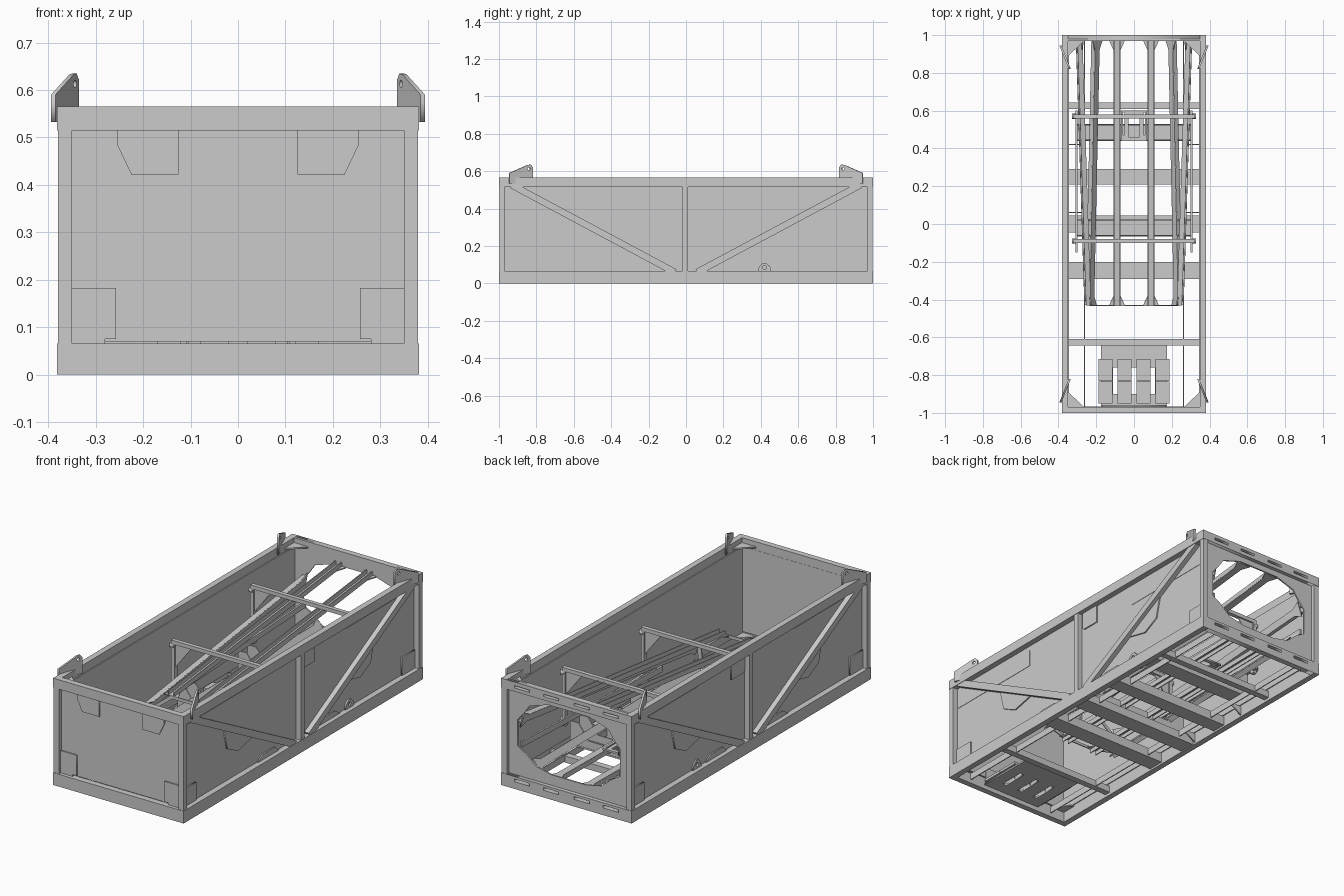
import bpy, math
from mathutils import Vector, Matrix

if "Cube" in bpy.data.objects:
    bpy.data.objects.remove(bpy.data.objects["Cube"])

S = (-1, 1)


def add(name, mesh):
    ob = bpy.data.objects.new(name, mesh)
    bpy.context.scene.collection.objects.link(ob)
    return ob


def box(name, x0, x1, y0, y1, z0, z1):
    v = [(x, y, z) for x in (x0, x1) for y in (y0, y1) for z in (z0, z1)]
    f = [(0, 1, 3, 2), (4, 6, 7, 5), (0, 4, 5, 1), (2, 3, 7, 6), (0, 2, 6, 4), (1, 5, 7, 3)]
    if (x1 - x0) * (y1 - y0) * (z1 - z0) < 0:
        f = [q[::-1] for q in f]
    m = bpy.data.meshes.new(name)
    m.from_pydata(v, [], f)
    return add(name, m)


def bar(name, a, b, w, h, up=(0, 0, 1)):
    """Box of width w and height h running from a to b."""
    a, b = Vector(a), Vector(b)
    d = (b - a).normalized()
    side = d.cross(Vector(up)).normalized()
    n = side.cross(d)
    ob = box(name, -w / 2, w / 2, 0, (b - a).length, -h / 2, h / 2)
    mat = Matrix((side, d, n)).transposed().to_4x4()
    mat.translation = a
    ob.data.transform(mat)
    return ob


def sheet(name, loops, t, o, u, v):
    """Flat plate with holes: 2D loops in axes u, v, thickness t, centred on o."""
    cu = bpy.data.curves.new(name, 'CURVE')
    cu.dimensions, cu.fill_mode, cu.extrude = '2D', 'BOTH', t / 2
    for lp in loops:
        sp = cu.splines.new('POLY')
        sp.points.add(len(lp) - 1)
        for p, q in zip(sp.points, lp):
            p.co = (q[0], q[1], 0, 1)
        sp.use_cyclic_u = True
    tmp = add(name + "_curve", cu)
    dg = bpy.context.evaluated_depsgraph_get()
    dg.update()
    m = bpy.data.meshes.new_from_object(tmp.evaluated_get(dg))
    bpy.data.objects.remove(tmp)
    u, v = Vector(u).normalized(), Vector(v).normalized()
    mat = Matrix((u, v, u.cross(v))).transposed().to_4x4()
    mat.translation = o
    m.transform(mat)
    return add(name, m)


def rect(a, b, c, d):
    return [(a, c), (b, c), (b, d), (a, d)]


def circle(cx, cy, r, n=16):
    return [(cx + r * math.cos(i * math.tau / n), cy + r * math.sin(i * math.tau / n)) for i in range(n)]


X, Y, Z = (1, 0, 0), (0, 1, 0), (0, 0, 1)

# --- outer frame ---
for s in S:
    box("side_bottom_rail", s * .35, s * .382, -1, 1, 0, .065)
    box("side_top_rail", s * .35, s * .382, -1, 1, .515, .565)
    box("centre_post", s * .352, s * .38, -.018, .012, .065, .515)
    for t in S:
        box("corner_post", s * .35, s * .38, t * .97, t * .998, .065, .515)
        bar("side_diagonal", (s * .366, t * .93, .525), (s * .366, t * .06, .06), .026, .036)
box("front_bottom_rail", -.35, .35, -1, -.968, 0, .065)
box("front_top_rail", -.35, .35, -1, -.968, .515, .565)
slots_top = [rect(c - .045, c + .045, .534, .546) for c in (-.26, -.09, .09, .26)]
slots_low = [rect(c - .045, c + .045, .038, .052) for c in (-.26, -.09, .09, .26)]
sheet("back_top_rail", [rect(-.35, .35, .515, .565)] + slots_top, .02, (0, .99, 0), X, Z)
box("back_top_rail_core", -.35, .35, .968, .98, .515, .565)
sheet("back_bottom_rail", [rect(-.35, .35, 0, .065)] + slots_low, .03, (0, .985, 0), X, Z)

# --- wall panels, back wall with a faceted opening ---
box("front_panel", -.35, .35, -.975, -.967, .07, .52)
half = [(.1, .12), (.19, .14), (.25, .19), (.3, .22), (.3, .36), (.265, .4), (.23, .45), (.12, .485)]
opening = half + [(-x, z) for x, z in reversed(half)]
sheet("back_panel", [rect(-.35, .35, .06, .52), opening], .008, (0, .975, 0), X, Z)
for s in S:
    box("side_panel", s * .345, s * .351, -.97, .97, .065, .52)
    for t in S:
        box("upper_panel_lining", s * .351, s * .353, t * .4, t * .965, .40, .49)
        patch = [(.63, .36), (.6, .235), (.51, .19), (.38, .22), (.34, .21), (.6, .36)]
        low = [(.17, .065), (.20, .093), (.30, .093), (.345, .065)]
        for nm, pts in (("side_patch", patch), ("low_gusset", low),
                        ("corner_patch", rect(.86, .97, .065, .16))):
            sheet(nm, [[(t * a, b) for a, b in pts]], .008, (s * .354, 0, 0), Y, Z)
    sheet("post_patch", [[(.02, .43), (.03, .42), (.13, .42), (.13, .515), (.02, .515)]],
          .008, (s * .354, 0, 0), Y, Z)
    sheet("tie_down_eye", [[(.385, .065), (.39, .09), (.41, .108), (.43, .108), (.45, .09), (.455, .065)],
                           circle(.42, .085, .01)], .008, (s * .356, 0, 0), Y, Z)
    # front patches
    up = [(.125, .515), (.255, .515), (.255, .485), (.225, .422), (.125, .422)]
    lowp = [(.257, .075), (.257, .183), (.35, .183), (.35, .065), (.28, .065), (.28, .075)]
    for nm, pts in (("front_upper_patch", up), ("front_lower_patch", lowp)):
        sheet(nm, [[(s * a, b) for a, b in pts]], .008, (0, -.978, 0), X, Z)

# --- lifting lugs and corner gussets ---
for s in S:
    for t in S:
        u = (s * -.05, t * -.125, 0)
        sheet("lifting_lug", [[(0, .533), (0, .59), (.105, .633), (.122, .635), (.134, .622), (.134, .535)],
                              circle(.112, .613, .008)], .01, (s * .39, t * .945, 0), u, Z)
        tri = [(s * .352, t * .97), (s * .265, t * .97), (s * .352, t * .885)]
        sheet("corner_gusset", [tri], .008, (0, 0, .535), X, Y)
        sheet("floor_gusset", [tri], .008, (0, 0, .06), X, Y)

# --- floor beams ---
for y0, y1, z0, z1 in ((-.29, -.2, .01, .06), (-.045, .045, .005, .05), (.21, .29, .01, .06)):
    box("floor_beam", -.35, .35, y0, y1, z0, z1)
for y in (-.625, .625):
    box("thin_floor_beam", -.35, .35, y - .017, y + .017, .015, .05)
for s in S:
    box("floor_stringer", s * .26, s * .265, -.97, .97, .02, .055)
    for y in (.06, .42):
        sheet("stringer_gusset", [[(s * .35, .01), (s * .35, .06), (s * .27, .06)]],
              .006, (0, y, 0), X, Z)

# --- slotted tray near the front, with four pads ---
tray = [rect(-.175, .175, -.965, -.64)] + [rect(c - .012, c + .012, -.9, -.76) for c in (-.1, 0, .1)]
sheet("front_tray", tray, .008, (0, 0, .025), X, Y)
for c in (-.15, -.05, .05, .15):
    for y0, y1 in ((-.95, -.835), (-.83, -.715)):
        box("tray_pad", c - .037, c + .037, y0, y1, .029, .043)
sheet("tray_upright", [rect(-.17, .17, .03, .12)] +
      [rect(c - .02, c + .02, .06, .085) for c in (-.1, 0, .1)], .006, (0, -.962, 0), X, Z)

# --- flared slat cage that guides a load in from the back opening ---
slats = [((.09, .485), (.09, .33)), ((.28, .36), (.235, .22)),
         ((.195, .14), (.225, .12)), ((.09, .105), (.09, .085))]
for s in S:
    for (bx, bz), (fx, fz) in slats:
        a, b = Vector((s * bx, .97, bz)), Vector((s * fx, -.43, fz))
        up = Vector((s * bx, 0, bz - .29)).normalized()
        if bx < .1:
            up = Vector((0, 0, 1 if bz > .29 else -1))
        bar("guide_slat", a, b, .038, .006, up)
        side = (b - a).normalized().cross(up).normalized()
        for k in S:
            off = side * .017 * k + up * .012
            bar("slat_flange", a + off, b + off, .005, .024, up)
        # flared end plates
        for p, q in ((a, b), (b, a)):
            d = (q - p).normalized()
            sheet("slat_end_flare", [[(-.042, 0), (.042, 0), (.02, .045), (-.02, .045)]], .006, p, side, d)

# narrow ring closing the front of the cage
ring = [(.09, .335), (.235, .22), (.225, .12), (.09, .085)]
ring = ring + [(-x, z) for x, z in reversed(ring)]
inner = [(x * .9, .2 + (z - .2) * .88) for x, z in ring]
sheet("cage_front_ring", [ring, inner], .006, (0, -.432, 0), X, Z)

# --- hoops over the cage with saddles, rods and clamps ---
for y, top, sad in ((-.09, .44, -.02), (.57, .48, .485)):
    box("hoop_top_bar", -.32, .32, y - .011, y + .011, top - .02, top)
    saddle = [(-.31, .06), (.31, .06), (.31, .18), (.26, .18), (.2, .1), (-.2, .1), (-.26, .18), (-.31, .18)]
    for dy in (-.04, .04):
        sheet("saddle_plate", [saddle], .006, (0, sad + dy, 0), X, Z)
    box("saddle_base", -.3, .3, sad - .045, sad + .045, .052, .06)
    for s in S:
        box("hoop_upright", s * .30, s * .32, y - .011, y + .011, .17, top)
        sheet("hoop_gusset", [[(s * .3, top - .01), (s * .2, top - .01), (s * .3, top - .14)]],
              .006, (0, y, 0), X, Z)
        for z in (.2, top - .03):
            sheet("hoop_clamp", [circle(0, z, .014, 12)], .022, (s * .318, y, 0), Y, Z)
for s in S:
    bar("hoop_side_rod", (s * .305, -.15, .19), (s * .305, .6, .19), .012, .012)
    bar("cage_side_rail", (s * .26, -.17, .2), (s * .285, .97, .23), .01, .03)

# short rack between the bottom slats
sheet("top_rack", [rect(-.07, .07, .44, .6), rect(-.058, -.05, .47, .59),
                   rect(-.03, .03, .46, .58), rect(.05, .058, .47, .59)], .01, (0, 0, .12), X, Y)
